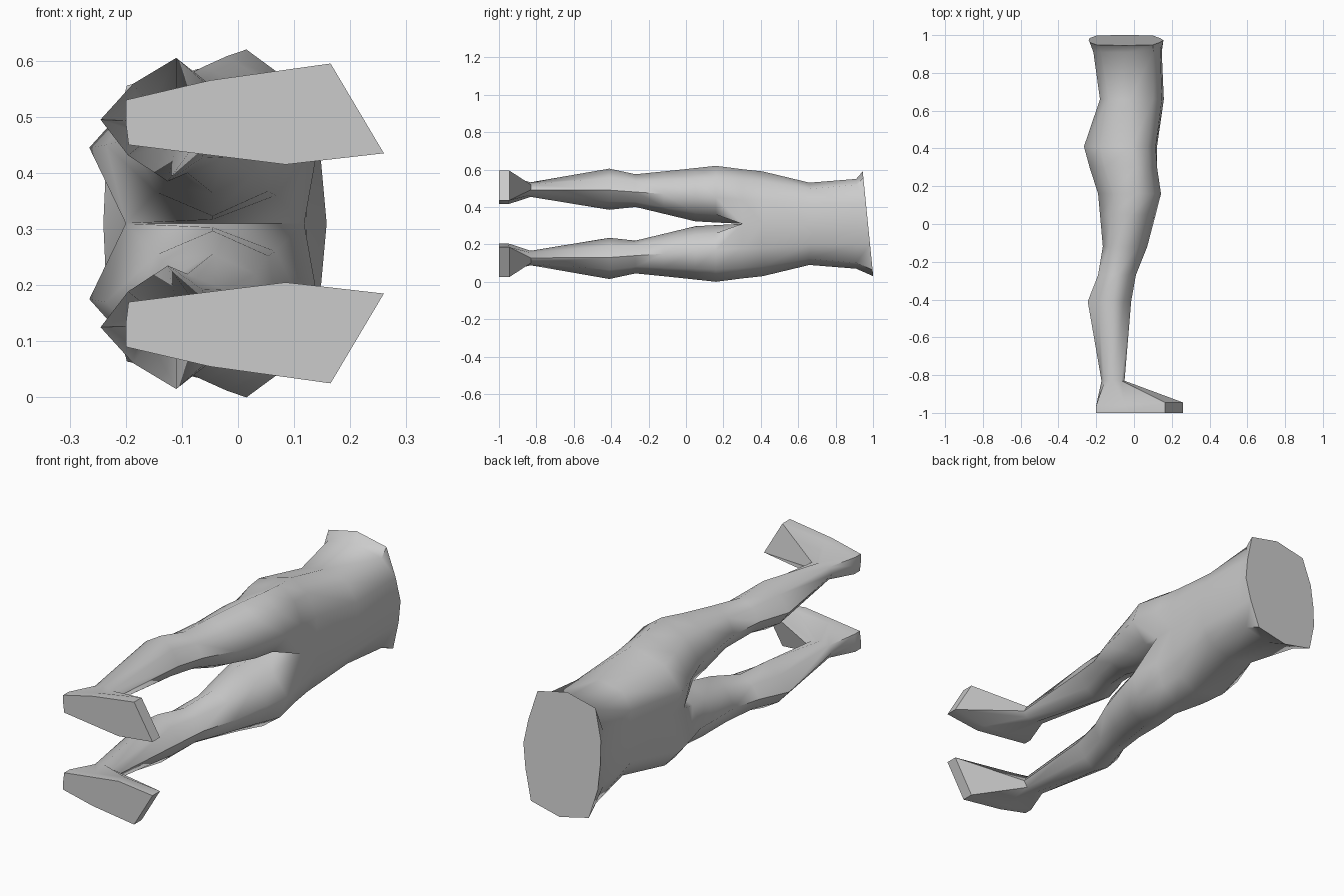
import bpy, bmesh, math

if "Cube" in bpy.data.objects:
    bpy.data.objects.remove(bpy.data.objects["Cube"])

MID = 0.31   # height of the mirror plane between the two legs

# Sections along the leg: y, back, outer, front, inner as (x, z), roundness
LEG = [
    (-0.83, (-.172, .128), (-.11, .088), (-.05, .128), (-.11, .166), .72),
    (-0.41, (-.245, .125), (-.11, .015), (-.015, .13), (-.125, .235), .58),
    (-0.27, (-.19, .130), (-.09, .045), (.01, .14), (-.09, .220), .64),
    (-0.12, (-.165, .140), (-.06, .030), (.07, .15), (-.045, .256), .64),
    (0.05, (-.18, .150), (-.02, .012), (.115, .165), (-.045, .297), .64),
    (0.16, (-.19, .160), (.015, .000), (.143, .17), (-.045, .303), .64),
]
# Sections of the hips: y, back, outer, front, centre back x, centre front x, roundness
HIPS = [
    (0.30, (-.235, .170), (.005, .018), (.122, .18), -.20, .118, .66),
    (0.41, (-.265, .175), (-.01, .030), (.115, .18), -.20, .122, .66),
    (0.66, (-.18, .190), (-.02, .090), (.148, .20), -.17, .158, .72),
    (0.91, (-.215, .190), (-.03, .070), (.140, .20), -.21, .147, .78),
    (0.975, (-.235, .200), (-.05, .030), (.138, .20), -.24, .156, .80),
]
# Sole outline, from the heel round the outer side to the toes and back
SOLE = [(-.2, .13), (-.2, .09), (-.05, .055), (.165, .025),
        (.26, .185), (.085, .205), (-.06, .187), (-.195, .17)]
FOOT_TOP = [-.96, -.96, -.96, -.945, -.945, -.95, -.96, -.96]


def diagonal(a, b, c, k):
    return tuple(c[i] + k * (a[i] + b[i] - 2 * c[i]) for i in (0, 1))


def leg_rings():
    rings = [[(x, -1, z) for x, z in SOLE],
             [(x, y, z) for (x, z), y in zip(SOLE, FOOT_TOP)]]
    for y, b, o, f, i, k in LEG:
        c = ((o[0] + i[0]) / 2, (o[1] + i[1]) / 2)
        pts = [b, diagonal(b, o, c, k), o, diagonal(o, f, c, k),
               f, diagonal(f, i, c, k), i, diagonal(i, b, c, k)]
        rings.append([(x, y, z) for x, z in pts])
    for y, b, o, f, cb, cf, k in HIPS:
        c = (o[0], (b[1] + f[1]) / 2)
        pts = [b, diagonal(b, o, c, k), o, diagonal(o, f, c, k),
               f, (cf, MID), (-.045, MID), (cb, MID)]
        rings.append([(x, y, z) for x, z in pts])
    return rings


bm = bmesh.new()
rings = leg_rings()
first_hip = 2 + len(LEG)
for side in (1, -1):
    loops = [[bm.verts.new((x, y, MID + side * (z - MID))) for x, y, z in r] for r in rings]
    for n in range(len(loops) - 1):
        for j in range(8):
            if n >= first_hip and j in (5, 6):
                continue            # the hips are open inside
            k = (j + 1) % 8
            bm.faces.new((loops[n][j], loops[n][k], loops[n + 1][k], loops[n + 1][j]))
    bm.faces.new(loops[0])          # sole
    bm.faces.new(loops[-1])         # half of the waist cap

# Tilt the waist rim
for v in bm.verts:
    if v.co.y > 0.97:
        v.co.y = 0.973 - 0.1 * (v.co.z - MID)

bmesh.ops.remove_doubles(bm, verts=bm.verts, dist=0.0005)
bmesh.ops.recalc_face_normals(bm, faces=bm.faces)

mesh = bpy.data.meshes.new("legs_and_hips")
bm.to_mesh(mesh)
bm.free()
body = bpy.data.objects.new("legs_and_hips", mesh)
bpy.context.collection.objects.link(body)

grey = bpy.data.materials.new("light_grey")
grey.diffuse_color = (0.6, 0.6, 0.6, 1)
grey.use_nodes = True
grey.node_tree.nodes["Principled BSDF"].inputs["Base Color"].default_value = grey.diffuse_color
mesh.materials.append(grey)

bpy.context.view_layer.objects.active = body
body.select_set(True)
bpy.ops.object.shade_smooth_by_angle(angle=math.radians(60))
